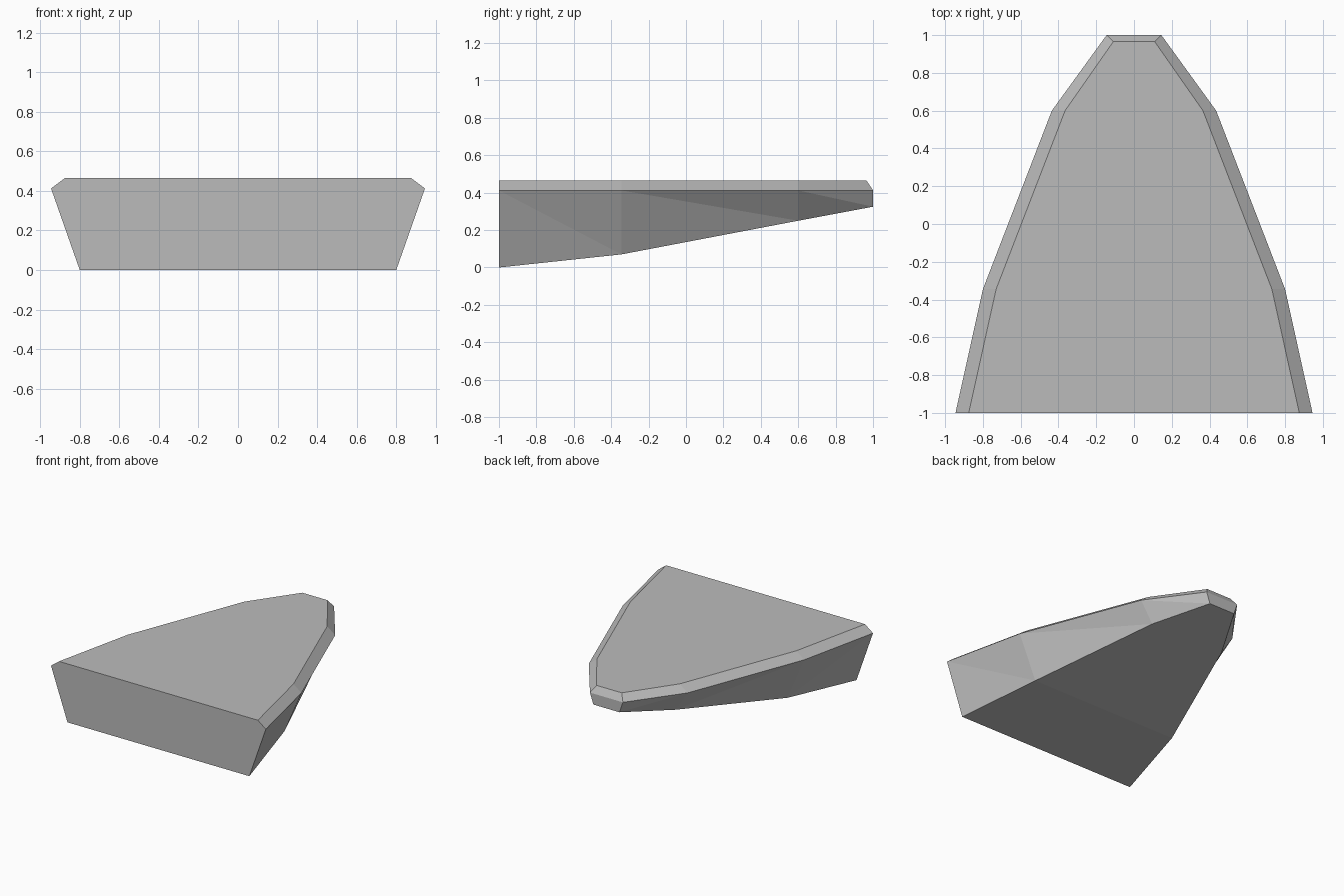
import bpy
import bmesh

cube = bpy.data.objects.get("Cube")
if cube:
    bpy.data.objects.remove(cube, do_unlink=True)

grey = bpy.data.materials.new("plain grey")
grey.use_nodes = True
colour = (0.5, 0.5, 0.5, 1)
grey.diffuse_color = colour
grey.node_tree.nodes["Principled BSDF"].inputs["Base Color"].default_value = colour

TOP_Z, RIM_Z = 0.465, 0.412
# Stations from front to back: y, top y, top / rim / keel half widths, keel height
STATIONS = [
    (-1.0, -1.0, 0.875, 0.945, 0.80, 0.0),
    (-0.345, -0.345, 0.73, 0.80, 0.652, 0.07),
    (0.6, 0.6, 0.365, 0.435, 0.33, 0.25),
    (1.0, 0.965, 0.11, 0.145, 0.115, 0.325),
]

bm = bmesh.new()


def outline(side):
    """Top, rim and keel vertices of every station on one side."""
    return [(bm.verts.new((side * top, top_y, TOP_Z)),
             bm.verts.new((side * rim, y, RIM_Z)),
             bm.verts.new((side * keel, y, keel_z)))
            for y, top_y, top, rim, keel, keel_z in STATIONS]


left, right = outline(1), outline(-1)

# Chamfer and folded flanks on both sides
for rows in (left, right):
    for (t0, r0, k0), (t1, r1, k1) in zip(rows, rows[1:]):
        bm.faces.new((t0, r0, r1, t1))
        bm.faces.new((r0, k0, k1))
        bm.faces.new((r0, k1, r1))

# Underside panels
for a, b, c, d in zip(left, left[1:], right[1:], right):
    bm.faces.new((a[2], b[2], c[2], d[2]))

# Flat top, front wall, back chamfer and back wall
bm.faces.new([row[0] for row in left] + [row[0] for row in reversed(right)])
bm.faces.new(list(left[0]) + list(reversed(right[0])))
for i in (0, 1):
    bm.faces.new((left[-1][i], left[-1][i + 1], right[-1][i + 1], right[-1][i]))

bmesh.ops.recalc_face_normals(bm, faces=bm.faces)
mesh = bpy.data.meshes.new("tapered_hull")
bm.to_mesh(mesh)
bm.free()
mesh.materials.append(grey)
hull = bpy.data.objects.new("tapered_hull", mesh)
bpy.context.collection.objects.link(hull)
